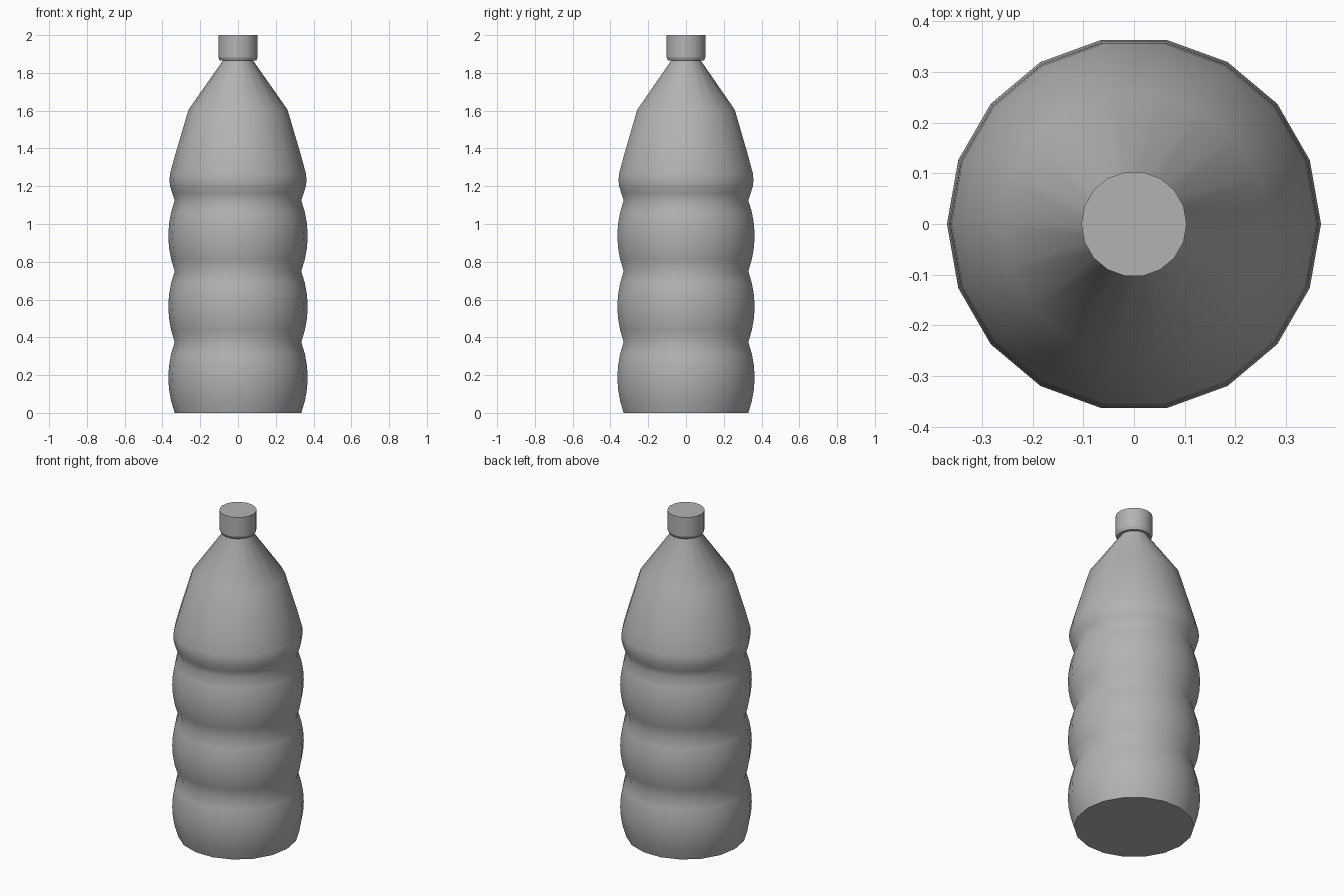
import bpy, bmesh, math

if "Cube" in bpy.data.objects:
    bpy.data.objects.remove(bpy.data.objects["Cube"])

SIDES = 18

grey = bpy.data.materials.new("dark_grey")
grey.diffuse_color = (0.45, 0.45, 0.45, 1)
grey.use_nodes = True
grey.node_tree.nodes["Principled BSDF"].inputs["Base Color"].default_value = grey.diffuse_color


def lathe(name, profile, sharp_angle):
    """Revolve (radius, z) points into a closed 18-sided solid."""
    bm = bmesh.new()
    rings = []
    for r, z in profile:
        rings.append([bm.verts.new((r * math.cos(2 * math.pi * i / SIDES),
                                    r * math.sin(2 * math.pi * i / SIDES), z))
                      for i in range(SIDES)])
    for low, high in zip(rings, rings[1:]):
        for i in range(SIDES):
            j = (i + 1) % SIDES
            bm.faces.new((low[i], low[j], high[j], high[i]))
    bm.faces.new(rings[0][::-1])
    bm.faces.new(rings[-1])
    mesh = bpy.data.meshes.new(name)
    bm.to_mesh(mesh)
    bm.free()
    mesh.materials.append(grey)
    obj = bpy.data.objects.new(name, mesh)
    bpy.context.collection.objects.link(obj)
    bpy.ops.object.select_all(action='DESELECT')
    obj.select_set(True)
    bpy.context.view_layer.objects.active = obj
    bpy.ops.object.shade_smooth_by_angle(angle=math.radians(sharp_angle))
    return obj


# Bottle body: three rounded bulges, then the shoulder and the neck
body = []
bulge_height = 0.375
steps = 6
for k in range(3):
    for s in range(steps):
        t = s / steps
        body.append((0.335 + 0.034 * 4 * t * (1 - t), (k + t) * bulge_height))
body += [(0.335, 1.125), (0.347, 1.16), (0.359, 1.20), (0.363, 1.23),
         (0.360, 1.265), (0.333, 1.365), (0.262, 1.605), (0.08, 1.865),
         (0.08, 1.89)]
lathe("bottle_body", body, 50)

# Screw cap with a slightly narrower, tapered lip beneath it
lathe("cap", [(0.096, 1.865), (0.104, 1.882), (0.104, 2.0)], 24)
